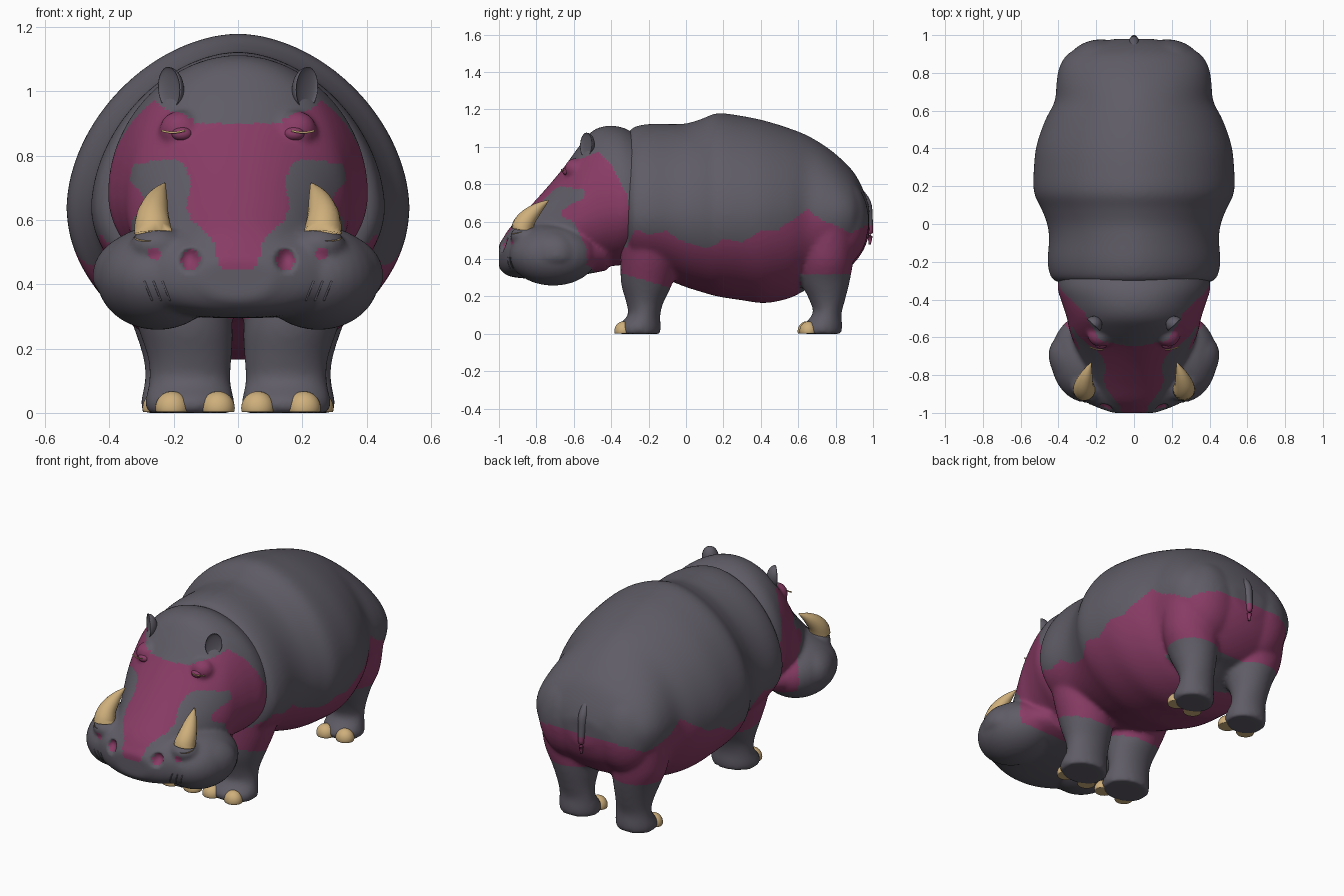
import bpy, bmesh, math
from mathutils import Vector, Matrix
from mathutils.bvhtree import BVHTree

if "Cube" in bpy.data.objects:
    bpy.data.objects.remove(bpy.data.objects["Cube"])


def material(name, rgb):
    m = bpy.data.materials.new(name)
    m.use_nodes = True
    m.diffuse_color = (*rgb, 1)
    m.node_tree.nodes["Principled BSDF"].inputs["Base Color"].default_value = (*rgb, 1)
    return m


MATS = [material("slate grey hide", (.115, .107, .133)),
        material("plum pink skin", (.25, .045, .13)),
        material("ivory tan", (.62, .43, .2))]
GREY, PINK, IVORY = range(len(MATS))


def smooth_rows(rows, steps=4):
    """Catmull-Rom refinement of a list of stations."""
    rows = [Vector(r) for r in rows]
    out = []
    for i in range(len(rows) - 1):
        a, b, c, d = rows[max(i - 1, 0)], rows[i], rows[i + 1], rows[min(i + 2, len(rows) - 1)]
        for k in range(steps):
            t = k / steps
            out.append(b + (c - a) * (t / 2) + (a * 2 - b * 5 + c * 4 - d) * (t * t / 2)
                       + (b * 3 - a - c * 3 + d) * (t ** 3 / 2))
    return out + [rows[-1]]


def interp(table, v):
    """Straight-line lookup in pairs of key and value."""
    if v <= table[0][0]:
        return table[0][1]
    for (a, p), (b, q) in zip(table, table[1:]):
        if v <= b:
            return p + (q - p) * (v - a) / (b - a)
    return table[-1][1]


def skin_rings(bm, rings):
    loops = [[bm.verts.new(p) for p in ring] for ring in rings]
    n = len(loops[0])
    for a, b in zip(loops, loops[1:]):
        for i in range(n):
            bm.faces.new((a[i], a[(i + 1) % n], b[(i + 1) % n], b[i]))
    bm.faces.new(loops[0][::-1])
    bm.faces.new(loops[-1])


def angles(n=80):
    return [math.tau * i / n for i in range(n)]


def loft_y(bm, rows, upper=2, lower=2):
    """Rows: y, half width, bottom, top, height of the widest point."""
    def ring(y, w, lo, hi, mid):
        pts = []
        for a in angles():
            c, s = math.cos(a), math.sin(a)
            power = 2 / (upper if s > 0 else lower)
            c = math.copysign(abs(c) ** power, c)
            s = math.copysign(abs(s) ** power, s)
            pts.append((w * c, y, mid + s * (hi - mid if s > 0 else mid - lo)))
        return pts
    skin_rings(bm, [ring(*r) for r in smooth_rows(rows)])


def loft_z(bm, rows, side):
    """Rows: z, centre x, centre y, radius x, radius y."""
    skin_rings(bm, [[(side * (x + rx * math.cos(a)), y + ry * math.sin(a), z) for a in angles()]
                    for z, x, y, rx, ry in smooth_rows(rows)])


def blob(bm, centre, radii):
    m = Matrix.Translation(centre) @ Matrix.Diagonal((*radii, 1))
    return bmesh.ops.create_uvsphere(bm, u_segments=32, v_segments=20, radius=1, matrix=m)["verts"]


def finish(name, bm, mat=GREY, voxel=0):
    """Make an object; optionally fuse its shells into one smooth skin."""
    bmesh.ops.recalc_face_normals(bm, faces=bm.faces)
    me = bpy.data.meshes.new(name)
    bm.to_mesh(me)
    bm.free()
    ob = bpy.data.objects.new(name, me)
    bpy.context.collection.objects.link(ob)
    if voxel:
        r = ob.modifiers.new("fuse", "REMESH")
        r.mode, r.voxel_size = "VOXEL", voxel
        s = ob.modifiers.new("soften", "SMOOTH")
        s.factor, s.iterations = .5, 8
        dg = bpy.context.evaluated_depsgraph_get()
        ob.data = bpy.data.meshes.new_from_object(ob.evaluated_get(dg))
        ob.modifiers.clear()
    ob.data.materials.clear()
    for m in MATS:
        ob.data.materials.append(m)
    for p in ob.data.polygons:
        p.material_index, p.use_smooth = mat, True
    return ob


def paint(ob, rule):
    for p in ob.data.polygons:
        p.material_index = rule(*p.center)


def tube(name, rows, mat, n=16):
    """Tapered tube; rows: x, y, z, radius."""
    rows = smooth_rows(rows)
    rings = []
    for i, r in enumerate(rows):
        along = (rows[min(i + 1, len(rows) - 1)] - rows[max(i - 1, 0)]).xyz
        turn = along.to_track_quat("Z", "Y")
        rings.append([r.xyz + turn @ Vector((math.cos(a), math.sin(a), 0)) * r.w for a in angles(n)])
    bm = bmesh.new()
    skin_rings(bm, rings)
    return finish(name, bm, mat)


# Torso and legs fused into one skin
bm = bmesh.new()
torso = [(-.31, .4, .36, 1.07), (-.28, .44, .33, 1.105), (-.2, .457, .31, 1.122), (-.08, .45, .28, 1.122),
         (0, .46, .25, 1.125), (.08, .49, .225, 1.148), (.17, .53, .2, 1.18), (.3, .53, .18, 1.165),
         (.42, .515, .165, 1.14), (.55, .47, .19, 1.1), (.65, .42, .24, 1.06), (.75, .41, .29, 1),
         (.83, .395, .32, .935), (.9, .35, .38, .86), (.95, .25, .45, .765), (.98, .1, .53, .68)]
loft_y(bm, [(*r, .64) for r in torso], upper=1.82)
front_leg = [(.6, .24, -.2, .17, .15), (.4, .2, -.2, .16, .15), (.27, .165, -.21, .148, .137),
             (.17, .15, -.22, .13, .1), (.1, .15, -.225, .126, .087), (.04, .15, -.25, .138, .115),
             (0, .15, -.25, .134, .112)]
hind_leg = [(.6, .24, .76, .16, .15), (.4, .22, .75, .16, .145), (.28, .2, .745, .13, .13),
            (.18, .19, .755, .107, .095), (.11, .185, .755, .104, .077), (.04, .185, .73, .116, .105),
            (0, .185, .73, .113, .1)]
for side in (-1, 1):
    loft_z(bm, front_leg, side)
    loft_z(bm, hind_leg, side)
    blob(bm, (side * .175, .82, .6), (.19, .158, .24))
body = finish("body", bm, voxel=.013)
for v in body.data.vertices:
    v.co.z = max(v.co.z, 0)

FLANK = [(-.32, .46), (-.27, .56), (-.2, .53), (-.1, .55), (-.03, .5), (.1, .46), (.15, .47), (.2, .51),
         (.3, .49), (.4, .55), (.48, .55), (.57, .61), (.65, .67), (.72, .61), (.8, .58), (.88, .54), (1, .6)]


def body_rule(x, y, z):
    sock = (y < -.06 and z < .28 - .3 * (y + .2)) or (y > .61 and z < .32)
    return PINK if z < interp(FLANK, y) and not sock else GREY


paint(body, body_rule)

# Head: cranium, broad muzzle, cheek lobes and brows
bm = bmesh.new()
loft_y(bm, [(-.22, .38, .4, 1.04, .68), (-.33, .405, .37, 1.1, .68), (-.42, .38, .36, 1.112, .68),
            (-.5, .355, .34, 1.085, .66), (-.57, .34, .32, 1.005, .62), (-.65, .31, .31, .895, .56),
            (-.75, .27, .31, .775, .5), (-.85, .24, .31, .665, .45), (-.94, .2, .33, .57, .43),
            (-.985, .12, .36, .5, .43)])
loft_y(bm, [(-.42, .25, .34, .5, .42), (-.5, .33, .325, .53, .42), (-.58, .4, .31, .56, .42),
            (-.66, .448, .3, .6, .42), (-.74, .445, .295, .61, .42), (-.82, .405, .295, .6, .42),
            (-.9, .32, .3, .57, .42), (-.96, .22, .315, .53, .42), (-1, .11, .35, .48, .42)],
       upper=2.4, lower=2.2)
for side in (-1, 1):
    blob(bm, (side * .25, -.71, .42), (.19, .235, .162))
    blob(bm, (side * .18, -.59, .88), (.065, .06, .06))
    blob(bm, (side * .25, -.855, .52), (.085, .085, .06))
head = finish("head", bm, voxel=.011)

# Sunken nostrils
NOSE = Vector((.148, .475))


def nose_dist(x, z):
    return Vector(((abs(x) - NOSE.x) / .036, (z - NOSE.y) / .04)).length


for v in head.data.vertices:
    d = nose_dist(v.co.x, v.co.z)
    if v.co.y < -.8 and d < 1:
        v.co.y += .035 * (1 - d * d)

STRIPE = [(.44, .045), (.48, .065), (.54, .08), (.56, .1), (.6, .145), (.64, .16), (.72, .145), (.78, .17),
          (.8, .25)]
MUZZLE = [(.3, -.45), (.37, -.53), (.45, -.53), (.52, -.56), (.6, -.6), (.63, -.67), (.66, -.66),
          (.69, -.62), (.72, -.55), (.77, -.54), (.8, -.72), (.81, -1)]
CROWN = [(-.7, .9), (-.6, .92), (-.47, .975), (-.4, .9), (-.32, .75), (-.29, .6)]


def head_rule(x, y, z):
    ax = abs(x)
    if y < -.8 and (nose_dist(x, z) < .8 or math.hypot(ax - .26, z - .495) < .02):
        return PINK
    if y < -.55 and math.hypot(ax - .195, z - .885) < .052:
        return PINK
    if y < -.6 and .44 < z < .81 and ax < interp(STRIPE, z):
        return PINK
    if z > interp(CROWN, y) or (ax < .14 and z > .9):
        return GREY
    return GREY if y < interp(MUZZLE, z) else PINK


paint(head, head_rule)
tree = BVHTree.FromPolygons([v.co for v in head.data.vertices], [p.vertices[:] for p in head.data.polygons])


def face_y(x, z):
    return tree.ray_cast(Vector((x, -2, z)), Vector((0, 1, 0)))[0].y


for side, word in ((-1, "right"), (1, "left")):
    # Cupped ear
    bm = bmesh.new()
    for v in blob(bm, (0, 0, 0), (.046, .048, .066)):
        if v.co.y < 0:
            v.co.y *= -.25
    turn = Matrix.Rotation(side * .75, 4, "Z") @ Matrix.Rotation(side * .12, 4, "Y")
    bm.transform(Matrix.Translation((side * .215, -.535, 1.01)) @ turn)
    finish(word + "_ear", bm)

    # Tusk
    tube(word + "_tusk", [(side * .262, -.82, .51, .03), (side * .262, -.86, .53, .053),
                          (side * .264, -.877, .56, .059), (side * .265, -.85, .615, .05),
                          (side * .25, -.795, .67, .031), (side * .228, -.735, .714, .003)], IVORY)

    # Eyelid and lashes
    y = face_y(side * .18, .872)
    bm = bmesh.new()
    blob(bm, (side * .175, y + .012, .868), (.032, .025, .022))
    finish(word + "_eyelid", bm, PINK)
    tube(word + "_lashes", [(side * (.165 + .024 * i), y - .018 + .007 * max(i - 1, 0),
                             .878 - .006 * math.sin(i), .0035) for i in range(4)], IVORY, 6)

    # Whisker creases
    for i in range(3):
        row = []
        for k in range(4):
            x, z = side * (.235 + .028 * i - .008 * k), .41 - .02 * k
            row.append((x, face_y(x, z) + .001, z, .0035))
        tube(word + "_whisker_crease", row, GREY, 6)

    # Toenails
    for leg, x, y in (("front", .062, -.335), ("front", .205, -.335), ("hind", .125, .645), ("hind", .245, .655)):
        bm = bmesh.new()
        for v in blob(bm, (side * x, y, .015), (.052, .048, .052)):
            v.co.z = max(v.co.z, .002)
        finish(f"{word}_{leg}_toenail", bm, IVORY)

# Tail
tail = tube("tail", [(0, .92, .77, .02), (0, .962, .7, .027), (0, .976, .62, .022),
                     (0, .985, .54, .015), (0, .982, .478, .006)], GREY)
paint(tail, lambda x, y, z: PINK if z < .585 else GREY)
